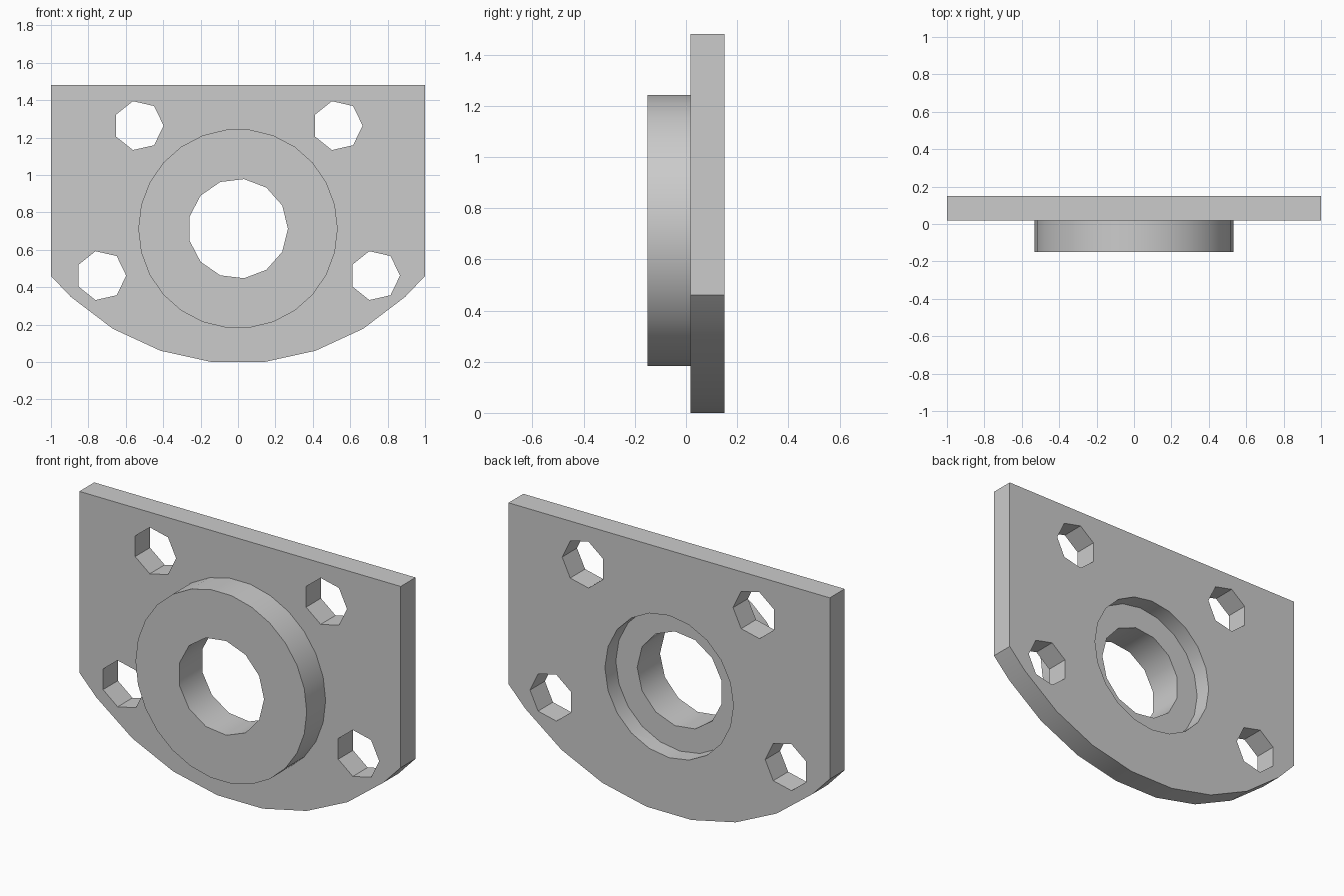
import bpy
import bmesh
from math import cos, sin, pi, radians

cube = bpy.data.objects.get("Cube")
if cube:
    bpy.data.objects.remove(cube, do_unlink=True)

FRONT, PLATE_FRONT, BACK = -0.15, 0.018, 0.15
AXIS_Z, TOP = 0.713, 1.48

grey = bpy.data.materials.new("plain grey")
grey.use_nodes = True
colour = (0.6, 0.6, 0.6, 1)
grey.diffuse_color = colour
for node in grey.node_tree.nodes:
    if node.type == 'BSDF_PRINCIPLED':
        node.inputs["Base Color"].default_value = colour


def prism(name, outline, y0, y1):
    """Extrude an x-z outline along y."""
    bm = bmesh.new()
    front = [bm.verts.new((x, y0, z)) for x, z in outline]
    back = [bm.verts.new((x, y1, z)) for x, z in outline]
    bm.faces.new(front)
    bm.faces.new(back[::-1])
    for i in range(len(outline)):
        j = (i + 1) % len(outline)
        bm.faces.new((front[i], back[i], back[j], front[j]))
    bmesh.ops.recalc_face_normals(bm, faces=bm.faces)
    mesh = bpy.data.meshes.new(name)
    bm.to_mesh(mesh)
    bm.free()
    mesh.materials.append(grey)
    obj = bpy.data.objects.new(name, mesh)
    bpy.context.collection.objects.link(obj)
    return obj


def circle(x, z, r, sides):
    return [(x + r * cos(2 * pi * i / sides), z + r * sin(2 * pi * i / sides))
            for i in range(sides)]


def combine(target, tool, operation):
    """Apply a boolean and discard the tool."""
    tool.hide_render = True
    mod = target.modifiers.new("boolean", 'BOOLEAN')
    mod.operation, mod.solver, mod.object = operation, 'EXACT', tool
    bpy.context.view_layer.objects.active = target
    bpy.ops.object.modifier_apply(modifier=mod.name)
    bpy.data.objects.remove(tool, do_unlink=True)


# Plate: straight top and sides, faceted arc along the bottom
ARC = 1.3
arc = [(ARC * sin(a), ARC * (cos(radians(6.2)) - cos(a)))
       for a in (radians(6.2 + 12.41 * i) for i in range(4))]
side = arc + [(1, 0.46), (1, TOP)]
plate = prism("flange_plate", side + [(-x, z) for x, z in reversed(side)],
              PLATE_FRONT, BACK)

# Round boss on the front
combine(plate, prism("boss", circle(0, AXIS_Z, 0.533, 26), FRONT, 0.04), 'UNION')

# Centre bore and the shallow recess behind it
combine(plate, prism("bore", circle(0, AXIS_Z, 0.267, 13), -0.3, 0.3), 'DIFFERENCE')
combine(plate, prism("recess", circle(0, AXIS_Z, 0.4, 20), 0.053, 0.3), 'DIFFERENCE')

# Four bolt holes
for x, z in ((0.532, 1.264), (0.732, 0.462)):
    for s in (-1, 1):
        combine(plate, prism("bolt_hole", circle(s * x, z, 0.134, 7), -0.3, 0.3),
                'DIFFERENCE')

# Smooth the round walls, keep corners sharp
bpy.ops.object.select_all(action='DESELECT')
plate.select_set(True)
bpy.context.view_layer.objects.active = plate
bpy.ops.object.shade_smooth_by_angle(angle=radians(30))
